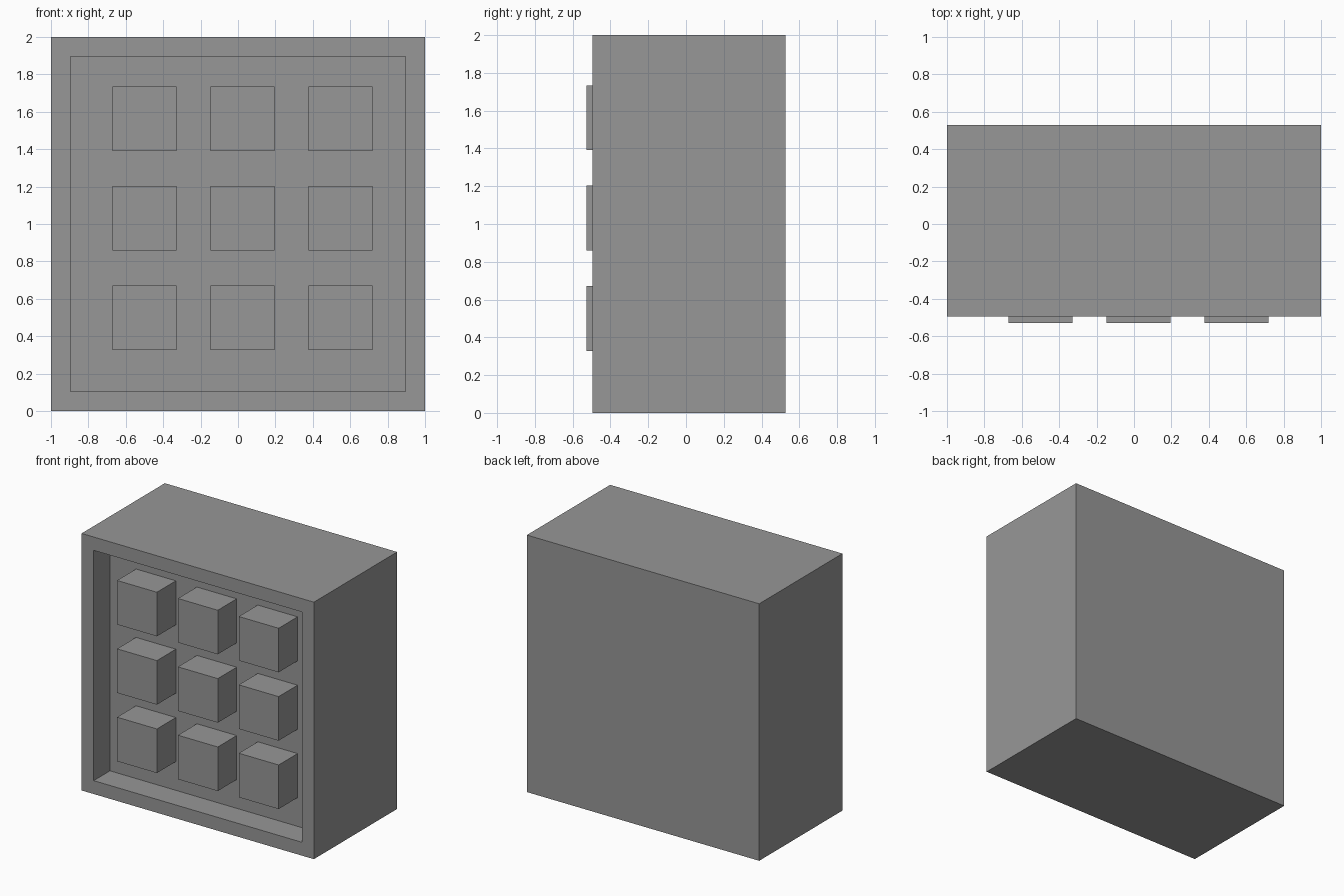
import bpy
import bmesh
from mathutils import Matrix, Vector

if "Cube" in bpy.data.objects:
    bpy.data.objects.remove(bpy.data.objects["Cube"], do_unlink=True)

HALF_DEPTH = 0.528
FRONT_Y = -0.495       # front of the case
RIM = 0.104            # border around the recess
RECESS = 0.20          # depth of the recess
KEY = 0.343            # side of each raised block

grey = bpy.data.materials.new("mid_grey")
grey.use_nodes = True
grey.diffuse_color = (0.31, 0.31, 0.31, 1)
grey.node_tree.nodes["Principled BSDF"].inputs["Base Color"].default_value = (0.31, 0.31, 0.31, 1)


def box_mesh(low, high):
    low, high = Vector(low), Vector(high)
    bm = bmesh.new()
    bmesh.ops.create_cube(
        bm, size=1,
        matrix=Matrix.Translation((low + high) / 2) @ Matrix.Diagonal((high - low).to_4d()))
    return bm


def add_object(name, bm):
    mesh = bpy.data.meshes.new(name)
    bm.to_mesh(mesh)
    bm.free()
    mesh.materials.append(grey)
    obj = bpy.data.objects.new(name, mesh)
    bpy.context.scene.collection.objects.link(obj)


# Case: a block with its front face inset and pushed in
case = box_mesh((-1, FRONT_Y, 0), (1, HALF_DEPTH, 2))
case.normal_update()
front = min(case.faces, key=lambda f: f.calc_center_median().y)
bmesh.ops.inset_individual(case, faces=[front], thickness=RIM, use_even_offset=True)
bmesh.ops.inset_individual(case, faces=[front], thickness=0, depth=-RECESS)
add_object("case", case)

# Three by three raised blocks standing on the recess floor
for row in range(3):
    for col in range(3):
        x = 0.024 + (col - 1) * 0.524
        z = 1.031 - (row - 1) * 0.532
        block = box_mesh((x - KEY / 2, -HALF_DEPTH, z - KEY / 2),
                         (x + KEY / 2, FRONT_Y + RECESS, z + KEY / 2))
        add_object(f"block_row{row + 1}_column{col + 1}", block)
